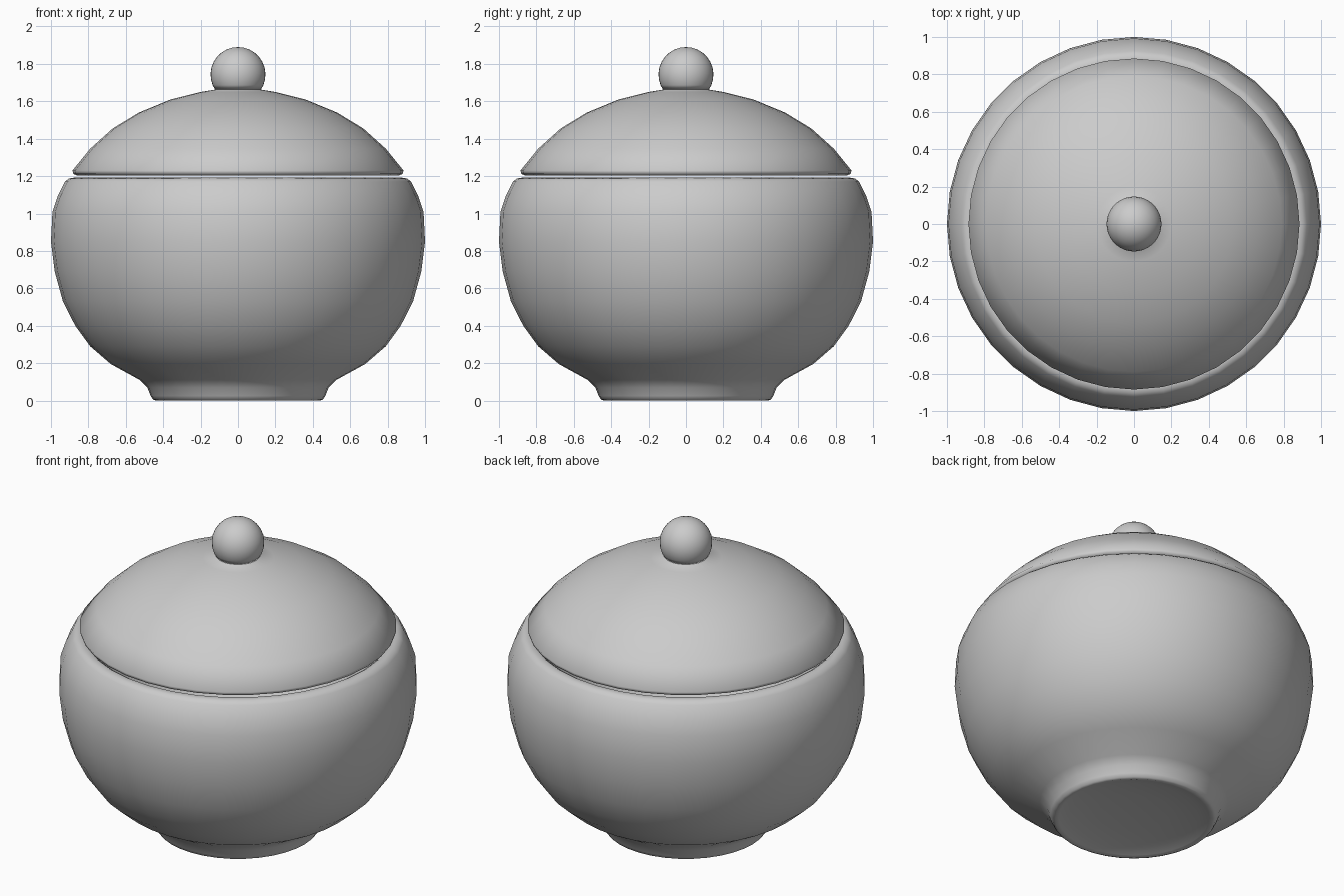
import bpy
import math

SEGMENTS = 36

cube = bpy.data.objects.get("Cube")
if cube:
    bpy.data.objects.remove(cube, do_unlink=True)

clay = bpy.data.materials.new("grey_ceramic")
clay.use_nodes = True
grey = (0.6, 0.6, 0.6, 1)
clay.diffuse_color = grey
clay.node_tree.nodes["Principled BSDF"].inputs["Base Color"].default_value = grey


def lathe(name, profile):
    """Spin a radius/height profile around z; end points on the axis become poles."""
    verts, rings, faces = [], [], []
    for r, z in profile:
        count = 1 if r == 0 else SEGMENTS
        rings.append([len(verts) + i for i in range(count)])
        for i in range(count):
            a = math.tau * i / SEGMENTS
            verts.append((r * math.cos(a), r * math.sin(a), z))
    for low, high in zip(rings, rings[1:]):
        for i in range(SEGMENTS):
            j = (i + 1) % SEGMENTS
            ids = [low[i % len(low)], low[j % len(low)], high[j % len(high)], high[i % len(high)]]
            faces.append(list(dict.fromkeys(ids)))
    mesh = bpy.data.meshes.new(name)
    mesh.from_pydata(verts, [], faces)
    mesh.materials.append(clay)
    mesh.shade_smooth()
    obj = bpy.data.objects.new(name, mesh)
    bpy.context.collection.objects.link(obj)
    return obj


def arc(radius, centre_z, start, end, steps):
    """Points on a circle centred on the axis, angles in degrees from the horizontal."""
    angles = [math.radians(start + (end - start) * i / steps) for i in range(steps + 1)]
    return [(radius * math.cos(a), centre_z + radius * math.sin(a)) for a in angles]


# Bowl: recessed base, flared foot, round belly, rolled rim, inner wall
foot = [(0, 0.04), (0.2, 0.035), (0.36, 0.02), (0.42, 0.006), (0.44, 0),
        (0.455, 0.006), (0.467, 0.025), (0.485, 0.07), (0.525, 0.11)]
belly = [(0.68, 0.195), (0.79, 0.29), (0.87, 0.40), (0.936, 0.53), (0.98, 0.69),
         (1, 0.85), (0.992, 1.01), (0.965, 1.09)]
rim = [(0.925, 1.17), (0.905, 1.187), (0.87, 1.193), (0.85, 1.18)]
inside = [(0.89, 1.05), (0.92, 0.85), (0.86, 0.56), (0.7, 0.32), (0.45, 0.17), (0, 0.11)]
lathe("bowl", foot + belly + rim + inside)

# Lid: hollow dome with a rounded edge, running up into a ball knob
under = [(0, 1.59), (0.3, 1.54), (0.6, 1.39), (0.79, 1.22), (0.82, 1.203)]
edge = [(0.86, 1.203), (0.88, 1.212), (0.885, 1.23)]
dome = [(0.79, 1.347), (0.67, 1.455), (0.53, 1.54), (0.36, 1.61), (0.2, 1.65)]
neck = [(0.115, 1.664), (0.108, 1.672)]
knob = arc(0.147, 1.743, -35, 90, 10)
knob[-1] = (0, 1.89)
lathe("lid", under + edge + dome + neck + knob)
